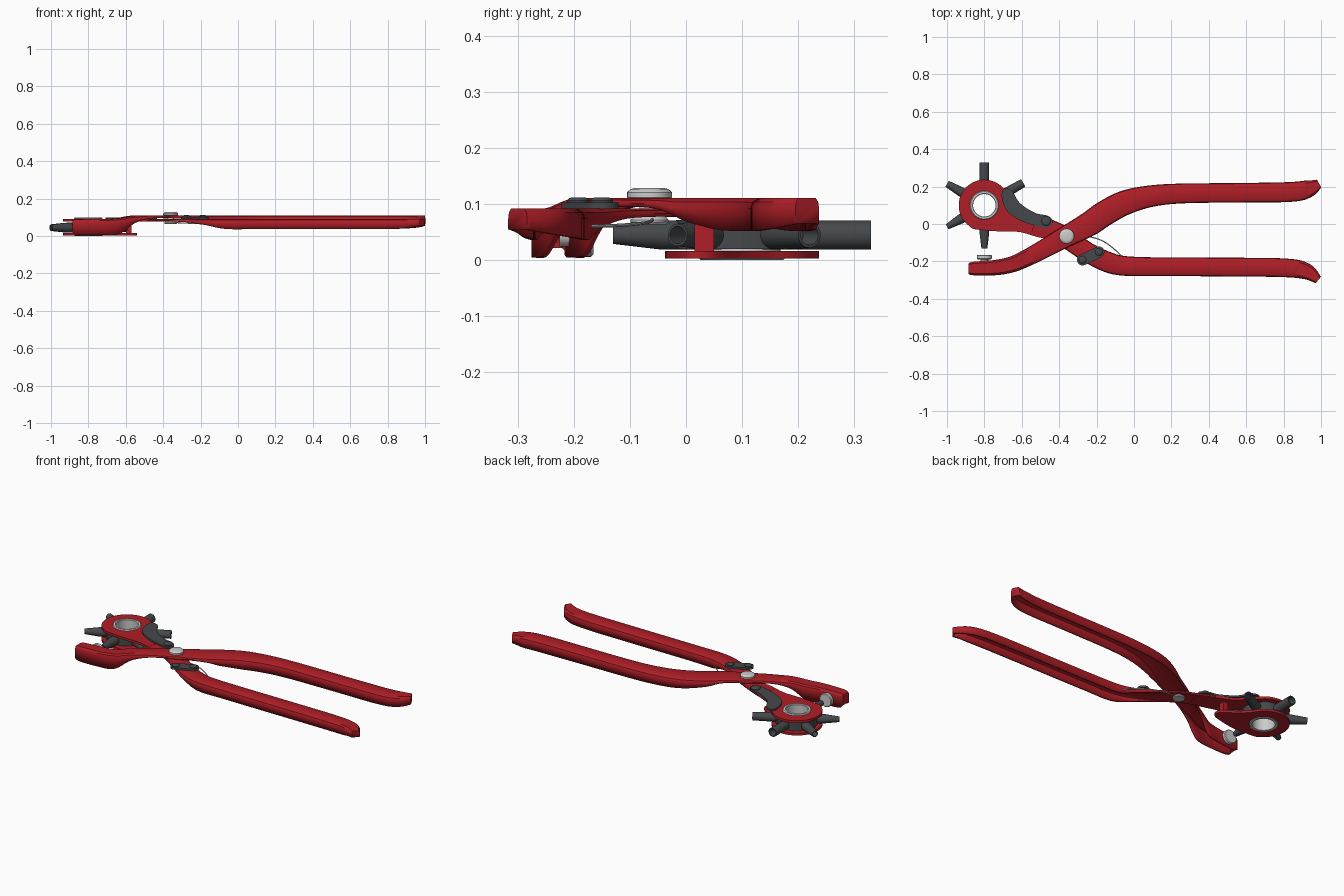
import bpy, bmesh
from math import sin, cos, pi, radians
from mathutils import Vector

if "Cube" in bpy.data.objects:
    bpy.data.objects.remove(bpy.data.objects["Cube"])


def material(name, rgb):
    m = bpy.data.materials.new(name)
    m.diffuse_color = (*rgb, 1)
    m.use_nodes = True
    m.node_tree.nodes["Principled BSDF"].inputs["Base Color"].default_value = m.diffuse_color
    return m


RED = material("red_paint", (0.43, 0.013, 0.02))
DARK = material("dark_steel", (0.06, 0.065, 0.07))
SILVER = material("bright_steel", (0.55, 0.56, 0.57))


def activate(ob):
    bpy.ops.object.select_all(action='DESELECT')
    ob.select_set(True)
    bpy.context.view_layer.objects.active = ob


def finish(ob, mat):
    ob.data.materials.clear()
    ob.data.materials.append(mat)
    activate(ob)
    bpy.ops.object.shade_smooth_by_angle(angle=radians(35))
    return ob


def mesh_object(name, bm):
    me = bpy.data.meshes.new(name)
    bm.to_mesh(me)
    bm.free()
    ob = bpy.data.objects.new(name, me)
    bpy.context.collection.objects.link(ob)
    return ob


def smooth(pts, closed=False, n=6):
    """Catmull-Rom interpolation of tuples of any length."""
    P = [Vector(p) for p in pts]
    c, out = len(P), []
    get = (lambda i: P[i % c]) if closed else (lambda i: P[max(0, min(c - 1, i))])
    for i in range(c if closed else c - 1):
        a, b, d, e = get(i - 1), get(i), get(i + 1), get(i + 2)
        for k in range(n):
            t = k / n
            out.append(0.5 * (2 * b + (d - a) * t + (2 * a - 5 * b + 4 * d - e) * t * t
                              + (3 * b - a - 3 * d + e) * t ** 3))
    return out if closed else out + [P[-1]]


def channel(name, stations, cap_start):
    """Pressed sheet channel; stations are (x, y, half width, top z, bottom z)."""
    st = smooth(stations)
    bm, rings = bmesh.new(), []
    for i, (x, y, w, zt, zb) in enumerate(st):
        a, b = st[max(0, i - 1)], st[min(len(st) - 1, i + 1)]
        t = Vector((b[0] - a[0], b[1] - a[1])).normalized()
        e = min(0.018, (zt - zb) * 0.6)
        half = [(1, zb), (1, zt - e), (0.93, zt - 0.4 * e), (0.72, zt)]
        sec = [(-s, z) for s, z in half] + half[::-1]
        rings.append([bm.verts.new((x - t.y * s * w, y + t.x * s * w, z)) for s, z in sec])
    for p, q in zip(rings, rings[1:]):
        for k in range(7):
            bm.faces.new((p[k], q[k], q[k + 1], p[k + 1]))
    bm.faces.new(rings[-1][::-1])
    if cap_start:
        bm.faces.new(rings[0])
    ob = mesh_object(name, bm)
    mod = ob.modifiers.new("sheet", 'SOLIDIFY')
    mod.thickness, mod.offset = 0.012, -1
    return finish(ob, RED)


def plate(name, outline, z0, z1, mat, hole=None):
    """Flat plate from an outline, optionally with a round hole (x, y, r)."""
    cu = bpy.data.curves.new(name, 'CURVE')
    cu.dimensions, cu.fill_mode = '2D', 'BOTH'
    loops = [outline]
    if hole:
        loops.append([(hole[0] + hole[2] * cos(i * pi / 24), hole[1] + hole[2] * sin(i * pi / 24))
                      for i in range(48)])
    for lp in loops:
        sp = cu.splines.new('POLY')
        sp.points.add(len(lp) - 1)
        for p, v in zip(sp.points, lp):
            p.co = (v[0], v[1], 0, 1)
        sp.use_cyclic_u = True
    cu.extrude = (z1 - z0) / 2
    ob = bpy.data.objects.new(name, cu)
    bpy.context.collection.objects.link(ob)
    ob.location.z = (z0 + z1) / 2
    activate(ob)
    bpy.ops.object.convert(target='MESH')
    return finish(bpy.context.object, mat)


def lathe(name, profile, origin, axis, mat, segs=32):
    """Closed (radius, height) profile turned about an axis."""
    bm = bmesh.new()
    q = Vector(axis).to_track_quat('Z', 'Y')
    rings = [[bm.verts.new(Vector(origin) + q @ Vector((r * cos(2 * pi * i / segs),
              r * sin(2 * pi * i / segs), h))) for r, h in profile] for i in range(segs)]
    n = len(profile)
    for i in range(segs):
        p, s = rings[i], rings[(i + 1) % segs]
        for k in range(n if profile[0][0] > 0 else n - 1):
            bm.faces.new((p[k], s[k], s[(k + 1) % n], p[(k + 1) % n]))
    bmesh.ops.remove_doubles(bm, verts=bm.verts, dist=1e-5)
    bmesh.ops.recalc_face_normals(bm, faces=bm.faces)
    return finish(mesh_object(name, bm), mat)


def button(name, x, y, r, z0, z1, mat):
    d = min(0.008, (z1 - z0) / 2)
    lathe(name, [(0, z0), (r * 0.9, z0), (r, z0 + d / 2), (r, z1 - d), (r * 0.85, z1 - d * 0.3),
                 (r * 0.6, z1), (0, z1)], (x, y, 0), (0, 0, 1), mat)


# Anvil jaw and upper handle, one pressed lever
channel("anvil_lever", [
    (-0.885, -0.238, 0.027, 0.083, 0.022), (-0.86, -0.238, 0.036, 0.089, 0.006),
    (-0.74, -0.233, 0.041, 0.091, 0.006), (-0.65, -0.215, 0.043, 0.094, 0.01),
    (-0.57, -0.18, 0.046, 0.108, 0.07), (-0.48, -0.132, 0.05, 0.111, 0.095),
    (-0.36, -0.065, 0.057, 0.111, 0.095), (-0.24, 0.0, 0.066, 0.111, 0.092),
    (-0.16, 0.055, 0.068, 0.111, 0.07), (-0.05, 0.113, 0.066, 0.111, 0.055),
    (0.085, 0.148, 0.058, 0.111, 0.052), (0.25, 0.163, 0.053, 0.111, 0.052),
    (0.55, 0.167, 0.052, 0.111, 0.052), (0.83, 0.171, 0.053, 0.111, 0.052),
    (0.93, 0.187, 0.047, 0.111, 0.055), (0.99, 0.216, 0.024, 0.111, 0.065)], True)

# Wheel arm and lower handle
channel("wheel_lever", [
    (-0.53, 0.0, 0.058, 0.092, 0.078), (-0.46, -0.027, 0.055, 0.092, 0.078),
    (-0.36, -0.075, 0.055, 0.092, 0.078), (-0.25, -0.15, 0.053, 0.092, 0.074),
    (-0.15, -0.2, 0.055, 0.092, 0.058), (-0.06, -0.223, 0.053, 0.092, 0.038),
    (0.1, -0.228, 0.05, 0.092, 0.037), (0.45, -0.23, 0.05, 0.092, 0.037),
    (0.8, -0.234, 0.05, 0.092, 0.038), (0.92, -0.253, 0.044, 0.092, 0.043),
    (0.985, -0.3, 0.022, 0.092, 0.055)], False)

# Wheel housing: upper and lower plates joined by a tab
WX, WY = -0.8, 0.1
arc = [(WX + 0.137 * cos(radians(a)), WY + 0.137 * sin(radians(a))) for a in range(40, 251, 15)]
top_neck = [(-0.716, -0.04), (-0.61, -0.043), (-0.49, -0.075), (-0.44, -0.055),
            (-0.45, 0.02), (-0.53, 0.06), (-0.61, 0.1), (-0.66, 0.16)]
low_neck = [(-0.716, -0.037), (-0.61, -0.02), (-0.55, 0.0), (-0.54, 0.03),
            (-0.56, 0.06), (-0.62, 0.1), (-0.67, 0.15)]
plate("upper_wheel_plate", smooth(arc + top_neck, True, 4), 0.077, 0.091, RED, (WX, WY, 0.07))
plate("lower_wheel_plate", smooth(arc + low_neck, True, 4), 0.003, 0.016, RED, (WX, WY, 0.07))
plate("plate_tab", [(-0.6, 0.015), (-0.57, 0.015), (-0.57, 0.05), (-0.6, 0.05)], 0.01, 0.083, RED)

# Hollow eyelet that carries the wheel
lathe("wheel_eyelet", [(0.06, 0), (0.073, 0), (0.077, 0.004), (0.068, 0.008), (0.068, 0.09),
                       (0.077, 0.093), (0.073, 0.098), (0.063, 0.098), (0.06, 0.094)],
      (WX, WY, 0), (0, 0, 1), SILVER, 48)

# Six-sided hub and its radiating punch tubes
lathe("punch_wheel", [(0.069, 0.02), (0.118, 0.02), (0.118, 0.072), (0.069, 0.072)],
      (WX, WY, 0), (0, 0, 1), DARK, 12)
for i, (ang, length, tip) in enumerate([(90, 0.23, 0.026), (30, 0.24, 0.023), (330, 0.23, 0.02),
                                        (270, 0.23, 0.016), (210, 0.23, 0.015), (150, 0.23, 0.018)]):
    lathe(f"punch_tube_{i + 1}", [(0, 0.08), (0.026, 0.08), (0.026, 0.145), (tip, length),
                                  (tip * 0.78, length), (tip * 0.7, length - 0.05),
                                  (0, length - 0.05)],
          (WX, WY, 0.045), (cos(radians(ang)), sin(radians(ang)), 0), DARK, 24)

# Anvil facing the active punch
lathe("anvil", [(0, 0), (0.036, 0), (0.04, 0.004), (0.04, 0.02), (0.036, 0.024), (0.022, 0.026),
                (0.022, 0.06), (0, 0.06)], (WX, -0.165, 0.046), (0, -1, 0), SILVER)

# Main pivot rivet
button("pivot_rivet_head", -0.36, -0.065, 0.04, 0.108, 0.129, SILVER)
button("pivot_rivet_foot", -0.36, -0.065, 0.034, 0.064, 0.08, SILVER)
button("pivot_rivet_shank", -0.36, -0.065, 0.018, 0.07, 0.12, SILVER)

# Wheel detent pawl with rivet
pawl = [(-0.7, 0.185), (-0.655, 0.18), (-0.61, 0.112), (-0.53, 0.06), (-0.46, 0.043),
        (-0.433, 0.01), (-0.465, -0.02), (-0.525, -0.01), (-0.61, 0.02), (-0.675, 0.065), (-0.705, 0.13)]
plate("detent_pawl", smooth(pawl, True), 0.09, 0.1, DARK)
button("pawl_rivet", -0.47, 0.016, 0.025, 0.098, 0.109, DARK)

# Handle lock link with two studs
A, B = Vector((-0.275, -0.192)), Vector((-0.188, -0.15))
base = math_angle = (B - A).angle_signed(Vector((1, 0)))
link = [c + 0.03 * Vector((cos(base + s + k * pi / 10), sin(base + s + k * pi / 10)))
        for c, s in ((B, -pi / 2), (A, pi / 2)) for k in range(11)]
plate("lock_link", link, 0.091, 0.103, DARK)
for i, p in enumerate((A, B)):
    button(f"lock_stud_{i + 1}", p.x, p.y, 0.02, 0.1, 0.112, DARK)

# Thin opening spring between the handles
cu = bpy.data.curves.new("opening_spring", 'CURVE')
cu.dimensions, cu.bevel_depth, cu.bevel_resolution = '3D', 0.003, 2
path = smooth([(-0.33, -0.06, 0.072), (-0.25, -0.066, 0.068), (-0.18, -0.085, 0.065),
               (-0.12, -0.122, 0.062), (-0.06, -0.178, 0.06)])
sp = cu.splines.new('POLY')
sp.points.add(len(path) - 1)
for p, v in zip(sp.points, path):
    p.co = (*v, 1)
spring = bpy.data.objects.new("opening_spring", cu)
bpy.context.collection.objects.link(spring)
activate(spring)
bpy.ops.object.convert(target='MESH')
finish(bpy.context.object, SILVER)
